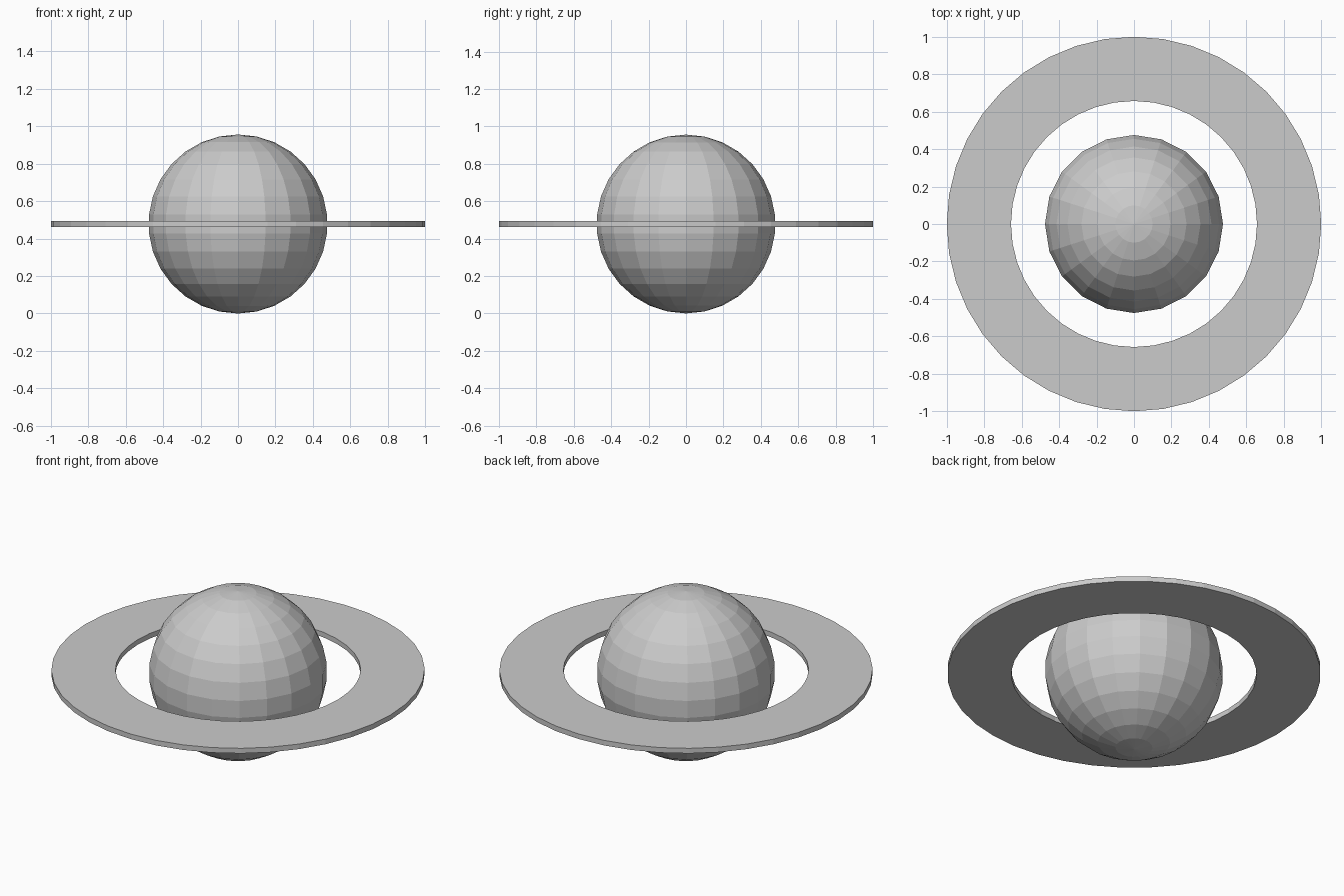
import bpy
import bmesh
from math import cos, sin, tau

if "Cube" in bpy.data.objects:
    bpy.data.objects.remove(bpy.data.objects["Cube"])

CENTRE_Z = 0.478


def make_material(name, colour):
    mat = bpy.data.materials.new(name)
    mat.use_nodes = True
    mat.diffuse_color = colour
    mat.node_tree.nodes["Principled BSDF"].inputs["Base Color"].default_value = colour
    return mat


def make_object(name, bm, mat):
    bmesh.ops.recalc_face_normals(bm, faces=bm.faces)
    mesh = bpy.data.meshes.new(name)
    bm.to_mesh(mesh)
    bm.free()
    mesh.materials.append(mat)
    obj = bpy.data.objects.new(name, mesh)
    obj.location.z = CENTRE_Z
    bpy.context.collection.objects.link(obj)
    return obj


grey = make_material("plain grey", (0.6, 0.6, 0.6, 1))

# Faceted globe
bm = bmesh.new()
bmesh.ops.create_uvsphere(bm, u_segments=20, v_segments=15, radius=CENTRE_Z)
make_object("globe", bm, grey)

# Flat ring: a rectangular section swept around the globe
SIDES = 40
INNER, OUTER, HALF = 0.657, 1.0, 0.015
section = [(INNER, -HALF), (OUTER, -HALF), (OUTER, HALF), (INNER, HALF)]
bm = bmesh.new()
loops = [[bm.verts.new((r * cos(tau * i / SIDES), r * sin(tau * i / SIDES), z))
          for r, z in section] for i in range(SIDES)]
for i, a in enumerate(loops):
    b = loops[(i + 1) % SIDES]
    for j in range(4):
        k = (j + 1) % 4
        bm.faces.new((a[j], b[j], b[k], a[k]))
make_object("ring", bm, grey)
